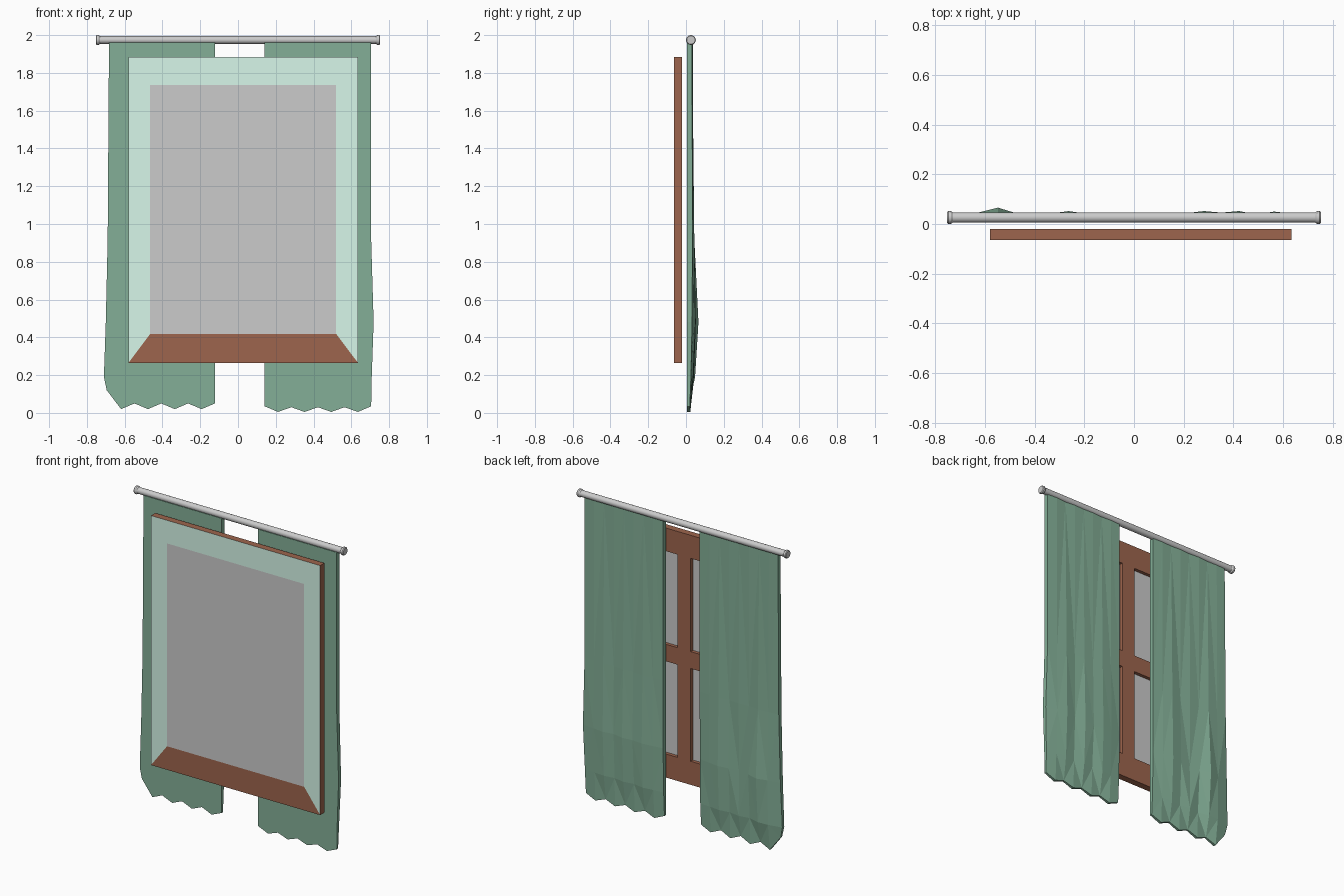
import bpy, bmesh, math

if "Cube" in bpy.data.objects:
    bpy.data.objects.remove(bpy.data.objects["Cube"])


def material(name, rgb):
    m = bpy.data.materials.new(name)
    m.diffuse_color = (*rgb, 1)
    m.use_nodes = True
    m.node_tree.nodes["Principled BSDF"].inputs["Base Color"].default_value = m.diffuse_color
    return m


WOOD = material("wood", (0.34, 0.13, 0.075))
MINT = material("mint", (0.68, 0.93, 0.82))
CLOTH = material("cloth", (0.23, 0.43, 0.31))


def finish(bm, name, mats=()):
    bmesh.ops.recalc_face_normals(bm, faces=bm.faces[:])
    me = bpy.data.meshes.new(name)
    bm.to_mesh(me)
    bm.free()
    ob = bpy.data.objects.new(name, me)
    bpy.context.collection.objects.link(ob)
    for m in mats:
        me.materials.append(m)
    return ob


def prism(name, pts, y0, y1, mats=()):
    """Extrude an (x, z) outline from y0 to y1; slot 1, if any, colours the front."""
    bm = bmesh.new()
    front = [bm.verts.new((x, y0, z)) for x, z in pts]
    back = [bm.verts.new((x, y1, z)) for x, z in pts]
    face = bm.faces.new(front)
    face.material_index = len(mats) - 1 if mats else 0
    bm.faces.new(back[::-1])
    n = len(pts)
    for i in range(n):
        j = (i + 1) % n
        bm.faces.new((front[i], back[i], back[j], front[j]))
    return finish(bm, name, mats)


def rect(x0, x1, z0, z1):
    return [(x0, z0), (x1, z0), (x1, z1), (x0, z1)]


# Window: mitred rails, pane flush with the front, cross bars behind it
F, B, MID = -0.064, -0.02, -0.042
outer = rect(-0.58, 0.635, 0.265, 1.885)
inner = rect(-0.465, 0.52, 0.418, 1.735)
for i, side in enumerate(("bottom", "right", "top", "left")):
    j = (i + 1) % 4
    prism("window_rail_" + side, [outer[i], outer[j], inner[j], inner[i]], F, B,
          [WOOD] if side == "bottom" else [WOOD, MINT])
prism("window_pane", rect(-0.465, 0.52, 0.418, 1.735), F, MID)
prism("window_upright_bar", rect(-0.02, 0.075, 0.418, 1.735), MID, B, [WOOD])
for side, x0, x1 in (("left", -0.465, -0.02), ("right", 0.075, 0.52)):
    prism("window_cross_bar_" + side, rect(x0, x1, 1.02, 1.13), MID, B, [WOOD])

# Curtain rod with end caps, turned around x
half = [(-0.753, 0), (-0.753, 0.022), (-0.748, 0.026), (-0.738, 0.026), (-0.73, 0.0205)]
profile = half + [(-x, r) for x, r in half[::-1]]
bm = bmesh.new()
vs = [bm.verts.new((x, 0.026, 1.974 + r)) for x, r in profile]
edges = [bm.edges.new(p) for p in zip(vs, vs[1:])]
bmesh.ops.spin(bm, geom=vs + edges, cent=(0, 0.026, 1.974), axis=(1, 0, 0),
               angle=2 * math.pi, steps=20)
bmesh.ops.remove_doubles(bm, verts=bm.verts[:], dist=1e-4)
rod = finish(bm, "curtain_rod")
bpy.context.view_layer.objects.active = rod
rod.select_set(True)
bpy.ops.object.shade_smooth_by_angle(angle=math.radians(30))


def curtain(name, xs, rows, hem, outer_col, outer_x, depth):
    """Flat-fronted cloth with folds (depth table) at the back and a zigzag hem."""
    bm = bmesh.new()
    zs = rows + [None]
    grids = []
    for k in range(2):
        grid = []
        for r, z in enumerate(zs):
            line = []
            for c, x in enumerate(xs):
                x = outer_x[r] if c == outer_col else x
                y = depth[r][c] / 1000 if k else 0.006
                line.append(bm.verts.new((x, y, hem[c] if z is None else z)))
            grid.append(line)
        grids.append(grid)
    R, C = len(zs), len(xs)
    for g in grids:
        for r in range(R - 1):
            for c in range(C - 1):
                bm.faces.new((g[r][c], g[r][c + 1], g[r + 1][c + 1], g[r + 1][c]))
    # close the rim between front and back
    rim = [(0, c) for c in range(C)] + [(r, C - 1) for r in range(1, R)]
    rim += [(R - 1, c) for c in range(C - 2, -1, -1)] + [(r, 0) for r in range(R - 2, 0, -1)]
    f, b = grids
    for (r0, c0), (r1, c1) in zip(rim, rim[1:] + rim[:1]):
        bm.faces.new((f[r0][c0], f[r1][c1], b[r1][c1], b[r0][c0]))
    bmesh.ops.triangulate(bm, faces=bm.faces[:])
    return finish(bm, name, [CLOTH])


# Curtains
rows = [1.962, 0.92, 0.48, 0.19]
curtain("curtain_left", [-0.69 + 0.071 * i for i in range(9)], rows,
        [0.12, 0.02, 0.05, 0.02, 0.05, 0.02, 0.05, 0.02, 0.05],
        0, [-0.683, -0.69, -0.7, -0.71, -0.695],
        [[32, 34, 32, 36, 33, 36, 33, 36, 34],
         [34, 38, 44, 36, 40, 34, 44, 38, 34],
         [32, 48, 66, 44, 36, 42, 52, 42, 32],
         [26, 44, 48, 28, 40, 30, 40, 32, 28],
         [20, 24, 18, 24, 18, 24, 18, 24, 20]])
curtain("curtain_right", [0.141 + 0.0705 * i for i in range(9)], rows,
        [0.035, 0.005, 0.03, 0.005, 0.03, 0.005, 0.03, 0.005, 0.035],
        8, [0.705, 0.705, 0.718, 0.708, 0.705],
        [[34, 36, 33, 36, 34, 36, 32, 36, 32],
         [34, 38, 44, 38, 42, 36, 44, 38, 34],
         [34, 44, 52, 46, 52, 38, 50, 42, 32],
         [28, 34, 42, 30, 40, 28, 38, 32, 26],
         [20, 24, 18, 24, 18, 24, 18, 24, 20]])
